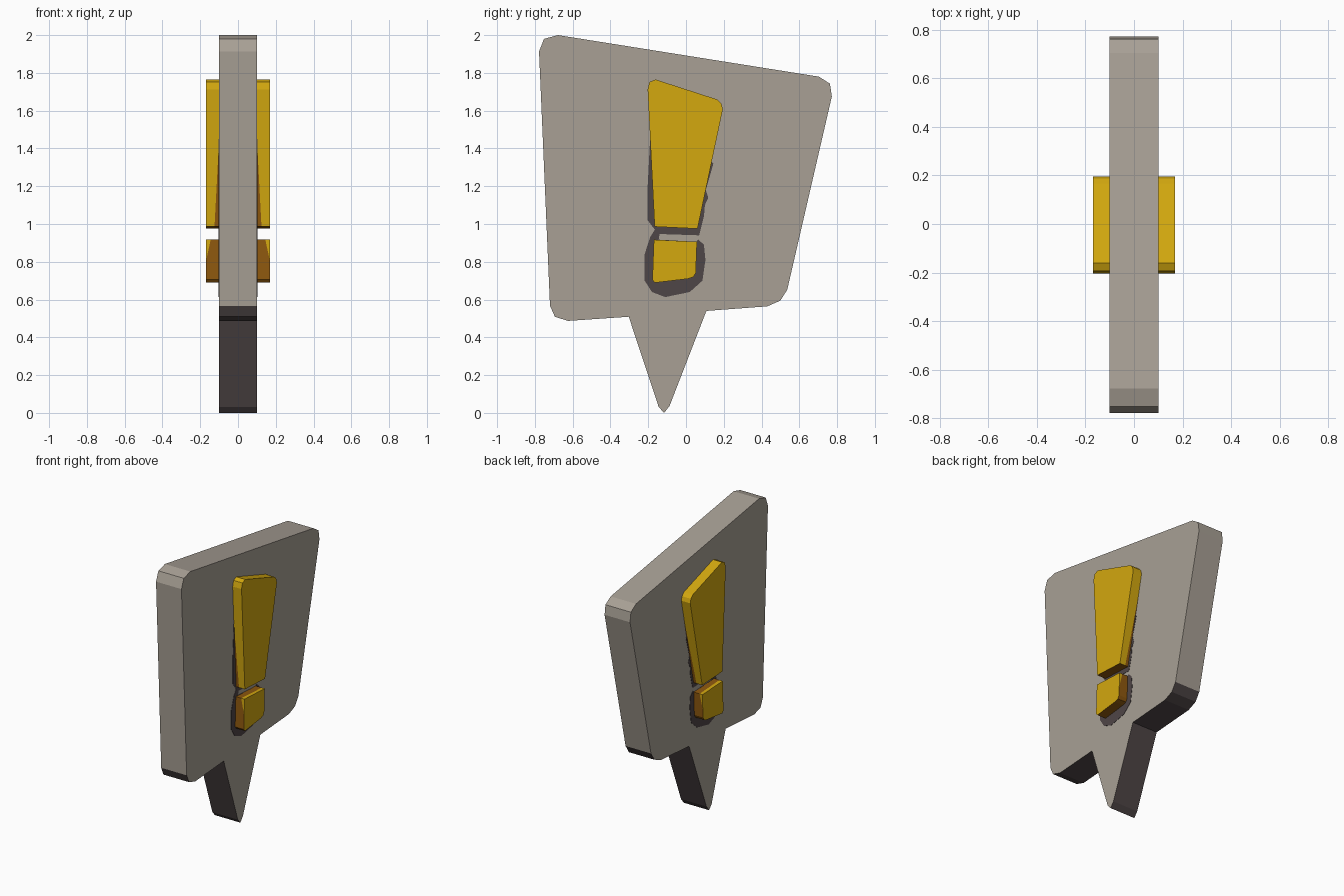
import bpy, bmesh

if "Cube" in bpy.data.objects:
    bpy.data.objects.remove(bpy.data.objects["Cube"])


def material(name, rgb):
    def linear(c):
        c /= 255
        return c / 12.92 if c <= 0.04045 else ((c + 0.055) / 1.055) ** 2.4
    m = bpy.data.materials.new(name)
    m.diffuse_color = (*[linear(c) for c in rgb], 1)
    m.use_nodes = True
    m.node_tree.nodes["Principled BSDF"].inputs["Base Color"].default_value = m.diffuse_color
    return m


STONE = material("warm grey", (168, 160, 149))
SHADE = material("dark plum grey", (79, 70, 71))
GOLD = material("gold", (211, 168, 15))
BROWN = material("brown", (142, 88, 14))


def slab(name, profile, x0, x1, mats, rule=None, cuts=()):
    """Extrude a (y, z) profile along x; cuts are (point, normal) planes; rule(face) picks the colour."""
    bm = bmesh.new()
    face = bm.faces.new([bm.verts.new((x0, y, z)) for y, z in profile])
    ext = bmesh.ops.extrude_face_region(bm, geom=[face])
    new = [v for v in ext["geom"] if isinstance(v, bmesh.types.BMVert)]
    bmesh.ops.translate(bm, verts=new, vec=(x1 - x0, 0, 0))
    for co, no in cuts:
        geom = bm.verts[:] + bm.edges[:] + bm.faces[:]
        bmesh.ops.bisect_plane(bm, geom=geom, plane_co=co, plane_no=no)
    bmesh.ops.recalc_face_normals(bm, faces=bm.faces[:])
    bm.normal_update()
    if rule:
        for f in bm.faces:
            f.material_index = int(rule(f))
    me = bpy.data.meshes.new(name)
    bm.to_mesh(me)
    bm.free()
    for m in mats:
        me.materials.append(m)
    ob = bpy.data.objects.new(name, me)
    bpy.context.collection.objects.link(ob)
    return ob


# Speech bubble panel with pointed tail; downward edges are dark
panel = [(-0.778, 1.913), (-0.752, 1.98), (-0.678, 2.0),
         (0.704, 1.78), (0.762, 1.743), (0.772, 1.675),
         (0.536, 0.652), (0.499, 0.594), (0.43, 0.564),
         (0.108, 0.54), (-0.087, 0.037), (-0.116, 0.0), (-0.145, 0.032),
         (-0.303, 0.509), (-0.625, 0.487), (-0.694, 0.509), (-0.72, 0.567)]
slab("bubble_panel", panel, -0.1, 0.1, [STONE, SHADE], lambda f: f.normal.z < -0.28)


# Raised mark pieces, brown on the side walls nearest the panel
def mark(name, profile, low, high):
    (xa, za), (xb, zb) = low, high

    def limit(z):
        return xa + (xb - xa) * (z - za) / (zb - za)

    def rule(f):
        c = f.calc_center_median()
        wall = abs(f.normal.x) < 0.5
        return wall and (f.normal.z < -0.8 or abs(c.x) < limit(c.z))
    cuts = [((s * xa, 0, za), (s * (zb - za), 0, xa - xb)) for s in (1, -1)]
    slab(name, profile, -0.17, 0.17, [GOLD, BROWN], rule, cuts)


bar = [(-0.203, 1.712), (-0.193, 1.752), (-0.161, 1.765),
       (0.166, 1.659), (0.187, 1.637), (0.195, 1.608),
       (0.061, 0.975), (-0.166, 0.986)]
mark("mark_bar", bar, (0.125, 0.975), (0.1, 1.45))

dot = [(-0.170, 0.917), (0.058, 0.906), (0.052, 0.742), (0.04, 0.72),
       (0.01, 0.71), (-0.165, 0.689), (-0.178, 0.705)]
mark("mark_dot", dot, (0.17, 0.8), (0.145, 0.915))

# Thin dark plates behind the mark, one on each face
halo = [(-0.19, 1.45), (-0.203, 1.2), (-0.203, 1.02), (-0.165, 0.97),
        (-0.19, 0.93), (-0.219, 0.84), (-0.219, 0.70), (-0.18, 0.64),
        (-0.11, 0.613), (0.02, 0.64), (0.087, 0.70), (0.103, 0.81),
        (0.095, 0.89), (0.065, 0.918), (0.055, 0.906), (-0.145, 0.917),
        (-0.14, 0.947), (0.07, 0.94), (0.095, 1.04), (0.1, 1.1),
        (0.118, 1.14), (0.105, 1.18), (0.145, 1.32), (0.1, 1.36)]
for side, label in ((1, "right"), (-1, "left")):
    slab("mark_halo_" + label, halo, side * 0.0985, side * 0.102, [SHADE])
